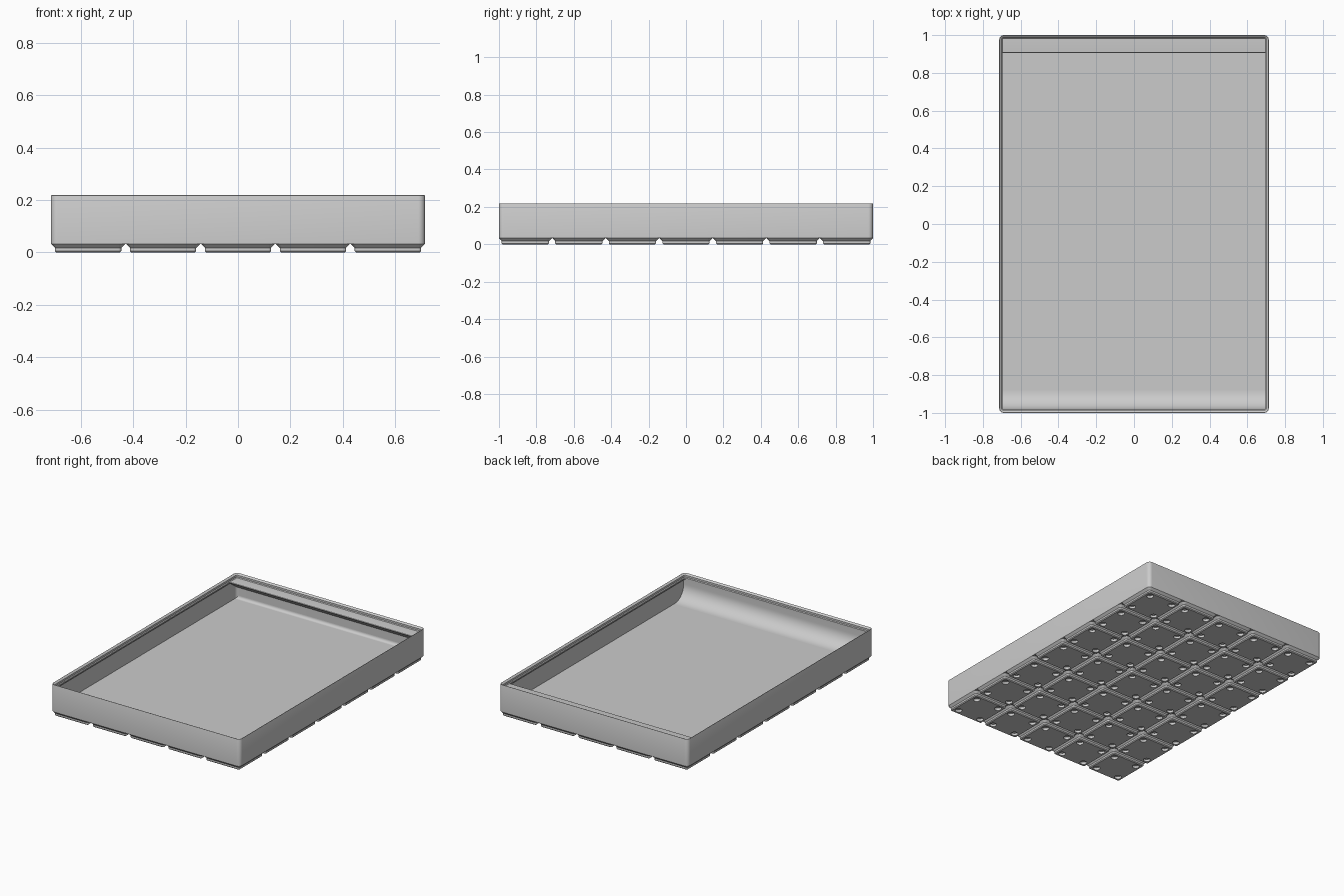
import bpy, bmesh, math
from mathutils import Vector

cube = bpy.data.objects.get("Cube")
if cube:
    bpy.data.objects.remove(cube)

COLS, ROWS, PITCH = 5, 7, 42.0              # cells, in millimetres
HX, HY = (COLS * PITCH - 0.5) / 2, (ROWS * PITCH - 0.5) / 2
S = 1 / HY                                  # millimetres to units
WALL, LIP, FLOOR, TOP = 0.95, 2.6, 7.0, 28.0
CORNER = 3.75

grey = bpy.data.materials.new("plain grey")
grey.use_nodes = True
grey.diffuse_color = (0.6, 0.6, 0.6, 1)
grey.node_tree.nodes["Principled BSDF"].inputs["Base Color"].default_value = grey.diffuse_color


def finish(bm, name):
    bmesh.ops.scale(bm, vec=(S, S, S), verts=bm.verts)
    mesh = bpy.data.meshes.new(name)
    bm.to_mesh(mesh)
    bm.free()
    mesh.materials.append(grey)
    obj = bpy.data.objects.new(name, mesh)
    bpy.context.collection.objects.link(obj)
    bpy.ops.object.select_all(action='DESELECT')
    obj.select_set(True)
    bpy.context.view_layer.objects.active = obj
    bpy.ops.object.shade_smooth_by_angle(angle=math.radians(30))
    return obj


def ring(bm, hx, hy, inset, z, steps=6):
    """Rounded rectangle of vertices, anticlockwise from above."""
    r = max(CORNER - inset, 0.5)
    verts = []
    for i, (sx, sy) in enumerate([(1, 1), (-1, 1), (-1, -1), (1, -1)]):
        for k in range(steps + 1):
            a = (i + k / steps) * math.pi / 2
            verts.append(bm.verts.new((sx * (hx - inset - r) + r * math.cos(a),
                                       sy * (hy - inset - r) + r * math.sin(a), z)))
    return verts


def bridge(bm, a, b):
    n = len(a)
    for i in range(n):
        j = (i + 1) % n
        bm.faces.new((a[i], a[j], b[j], b[i]))


def loft(bm, hx, hy, profile):
    rings = [ring(bm, hx, hy, inset, z) for inset, z in profile]
    for a, b in zip(rings, rings[1:]):
        bridge(bm, a, b)
    return rings


def extrude_x(name, profile):
    """Run a (y, z) outline across the inside of the tray."""
    half = HX - 1.3
    bm = bmesh.new()
    ends = [[bm.verts.new((x, y, z)) for y, z in profile] for x in (-half, half)]
    bridge(bm, *ends)
    for end in ends:
        bm.faces.new(end)
    bmesh.ops.recalc_face_normals(bm, faces=bm.faces)
    return finish(bm, name)


def arc(cy, cz, r, start, end, steps=14):
    return [(cy + r * math.cos(math.radians(start + (end - start) * k / steps)),
             cz + r * math.sin(math.radians(start + (end - start) * k / steps)))
            for k in range(steps + 1)]


# Tray shell: outer wall, rounded rim, stacking lip with sloped support, inner wall
bm = bmesh.new()
rings = loft(bm, HX, HY, [(0, 4.75), (0, 31.75), (0.08, 31.95), (0.25, 32.05), (0.45, 31.95),
                          (1.9, 30.5), (1.9, 28.7), (LIP, TOP), (LIP, 26.8),
                          (WALL, 25.15), (WALL, FLOOR)])
bm.faces.new(rings[-1])
bm.faces.new(rings[0][::-1])
finish(bm, "tray_shell")

# Curved scoop along the front, flush with the lip
R = 14.7
front = -HY + LIP
extrude_x("front_scoop", [(-HY + WALL, FLOOR)] + arc(front + R, FLOOR + R, R, 270, 180)
          + [(front, 26.8), (-HY + WALL, 25.15)])

# Small fillet where the floor meets the back wall
back = HY - WALL
extrude_x("back_fillet", [(back, FLOOR)] + arc(back - 2.8, FLOOR + 2.8, 2.8, 0, -90, 8))

# Label shelf along the back, with a rounded edge and a sloped underside
tip = back - 12.8
extrude_x("label_shelf", [(back, TOP)] + arc(tip + 0.6, TOP - 0.6, 0.6, 90, 234, 8)
          + [(back, TOP - 10.2)])

# One foot: stepped chamfers and four round recesses in its base
bm = bmesh.new()
cell = (PITCH - 0.5) / 2
rings = loft(bm, cell, cell, [(2.95, 0), (2.15, 0.8), (2.15, 2.6), (0, 4.75)])
loops = [rings[0]]
for sx in (-1, 1):
    for sy in (-1, 1):
        angles = [k * math.tau / 20 for k in range(20)]
        low, high = [[bm.verts.new((sx * 13 + 3.25 * math.cos(a), sy * 13 + 3.25 * math.sin(a), z))
                      for a in angles] for z in (0, 2.4)]
        bridge(bm, high, low)
        bm.faces.new(high[::-1])
        loops.append(low)
edges = [bm.edges.get((lp[i - 1], lp[i])) for lp in loops for i in range(len(lp))]
bmesh.ops.triangle_fill(bm, edges=edges, use_beauty=True, normal=Vector((0, 0, -1)))
foot = finish(bm, "foot")

# Repeat the foot over the whole grid
for i in range(COLS):
    for j in range(ROWS):
        obj = foot
        if i or j:
            obj = bpy.data.objects.new(f"foot_{i}_{j}", foot.data)
            bpy.context.collection.objects.link(obj)
            for mod in foot.modifiers:
                new = obj.modifiers.new(mod.name, mod.type)
                if mod.type == 'NODES':
                    new.node_group = mod.node_group
        obj.location = ((i - (COLS - 1) / 2) * PITCH * S, (j - (ROWS - 1) / 2) * PITCH * S, 0)
